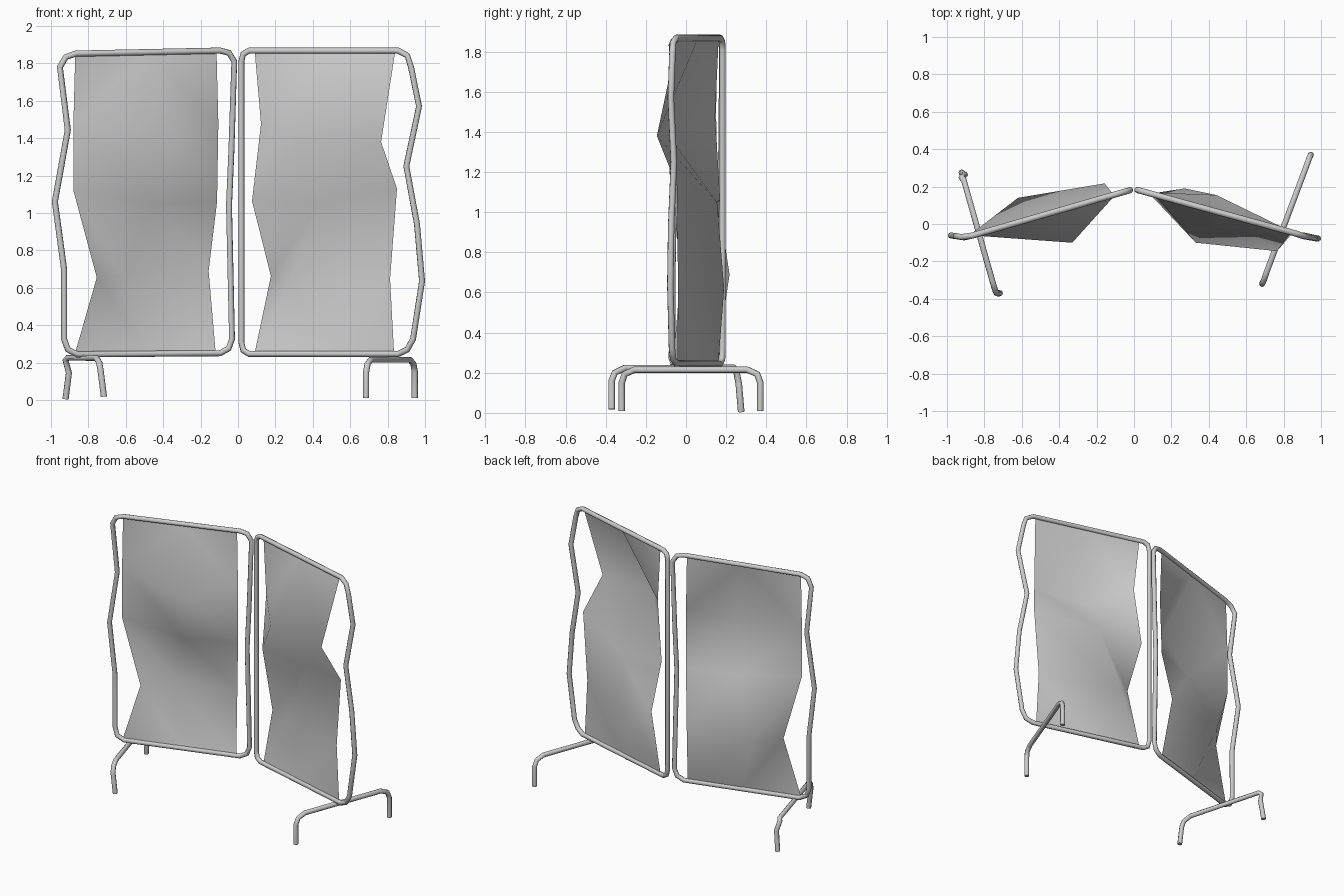
import bpy

TUBE_RADIUS = 0.0165


def tube(name, points, closed=False):
    """Round steel tube swept along a polyline."""
    curve = bpy.data.curves.new(name, 'CURVE')
    curve.dimensions = '3D'
    curve.bevel_depth = TUBE_RADIUS
    curve.bevel_resolution = 2
    curve.use_fill_caps = True
    spline = curve.splines.new('POLY')
    spline.points.add(len(points) - 1)
    for p, co in zip(spline.points, points):
        p.co = (*co, 1)
    spline.use_cyclic_u = closed
    obj = bpy.data.objects.new(name, curve)
    bpy.context.collection.objects.link(obj)
    bpy.ops.object.select_all(action='DESELECT')
    obj.select_set(True)
    bpy.context.view_layer.objects.active = obj
    bpy.ops.object.convert(target='MESH')
    bpy.ops.object.shade_smooth_by_angle(angle=1.0)


def panel(name, rows):
    """Billowing fabric: rows of three points from hinge side to outer side."""
    verts = [p for row in rows for p in row]
    faces = []
    for i in range(len(rows) - 1):
        for j in range(2):
            a, c = i * 3 + j, (i + 1) * 3 + j
            if (i, j) == (0, 1):    # top outer crease runs the other way
                faces += [(a, c, c + 1), (a, c + 1, a + 1)]
            else:
                faces += [(a, c, a + 1), (a + 1, c, c + 1)]
    if rows[0][2][0] < 0:           # keep normals facing the front
        faces = [f[::-1] for f in faces]
    mesh = bpy.data.meshes.new(name)
    mesh.from_pydata(verts, [], faces)
    mesh.shade_smooth()
    bpy.context.collection.objects.link(bpy.data.objects.new(name, mesh))


def plane_y(x):
    """Depth of the two folded wings; the wavy outer tubes stay nearly level."""
    if x > 0.9:
        return -0.064 - 0.17 * (x - 0.9)
    if x < -0.9:
        return -0.073 + 0.15 * (-0.9 - x)
    return 0.187 - (0.275 if x > 0 else 0.288) * abs(x)


def on_plane(outline):
    return [(x, plane_y(x), z) for x, z in outline]


# Wavy tube frames of the two wings
tube("right_frame", on_plane([
    (0.06, 1.868), (0.856, 1.868), (0.905, 1.842), (0.925, 1.78), (0.968, 1.57),
    (0.90, 1.25), (0.957, 0.94), (0.984, 0.636), (0.936, 0.326), (0.905, 0.27),
    (0.856, 0.246), (0.06, 0.246), (0.028, 0.265), (0.018, 0.31),
    (0.018, 1.81), (0.028, 1.85)]), True)
tube("left_frame", on_plane([
    (-0.096, 1.868), (-0.866, 1.852), (-0.92, 1.834), (-0.952, 1.78),
    (-0.91, 1.444), (-0.979, 1.06), (-0.93, 0.70), (-0.93, 0.326),
    (-0.91, 0.27), (-0.86, 0.244), (-0.096, 0.25), (-0.05, 0.275),
    (-0.032, 0.326), (-0.048, 1.04), (-0.035, 1.34), (-0.02, 1.81),
    (-0.048, 1.856)]), True)

# Fabric panels stretched between the top and bottom rails
panel("right_panel", [
    on_plane([(0.09, 1.86), (0.47, 1.86), (0.84, 1.86)]),
    [(0.123, 0.145, 1.476), (0.33, -0.10, 1.40), (0.765, -0.145, 1.38)],
    [(0.075, 0.17, 1.064), (0.44, 0.155, 1.05), (0.85, -0.045, 1.13)],
    [(0.176, 0.14, 0.663), (0.27, 0.19, 0.62), (0.813, -0.04, 0.647)],
    on_plane([(0.09, 0.255), (0.47, 0.255), (0.834, 0.255)])])
panel("left_panel", [
    on_plane([(-0.115, 1.865), (-0.48, 1.86), (-0.87, 1.855)]),
    [(-0.105, 0.15, 1.48), (-0.33, -0.10, 1.40), (-0.88, -0.06, 1.48)],
    [(-0.112, 0.16, 1.06), (-0.45, 0.03, 1.05), (-0.88, -0.06, 1.12)],
    [(-0.157, 0.217, 0.69), (-0.62, 0.14, 0.66), (-0.755, -0.03, 0.655)],
    on_plane([(-0.12, 0.26), (-0.48, 0.255), (-0.87, 0.255)])])

# Bent tube feet running front to back under each outer end
tube("right_foot", [
    (0.685, -0.32, 0.01), (0.685, -0.32, 0.15), (0.693, -0.305, 0.193),
    (0.71, -0.255, 0.215), (0.92, 0.305, 0.215), (0.938, 0.355, 0.193),
    (0.945, 0.37, 0.15), (0.945, 0.37, 0.01)])
tube("left_foot", [
    (-0.717, -0.37, 0.018), (-0.735, -0.37, 0.16), (-0.742, -0.355, 0.20),
    (-0.757, -0.305, 0.224), (-0.91, 0.235, 0.226), (-0.922, 0.25, 0.212),
    (-0.904, 0.263, 0.145), (-0.922, 0.275, 0.005)])
